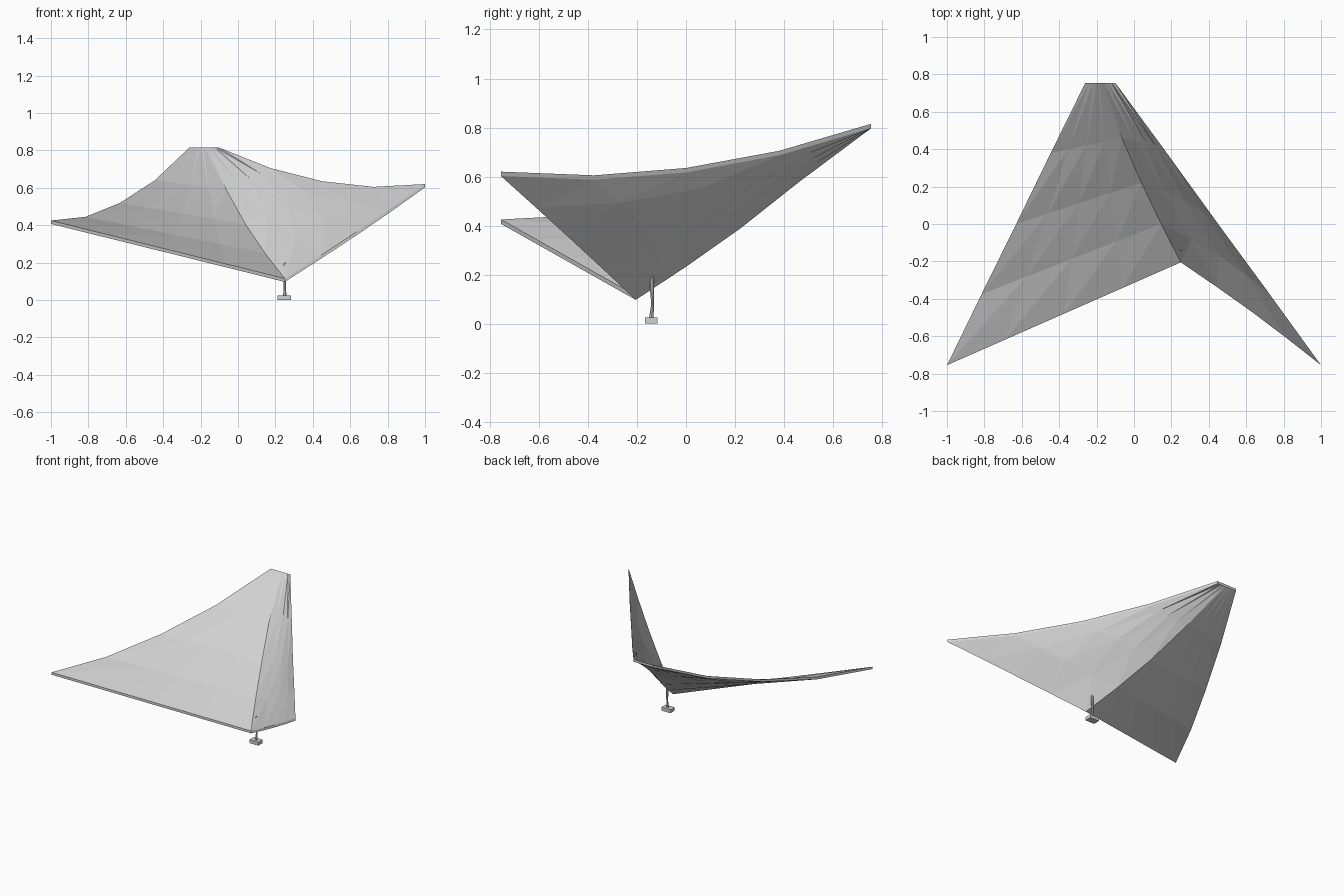
import bpy, bmesh, math
from mathutils import Vector as V

if "Cube" in bpy.data.objects:
    bpy.data.objects.remove(bpy.data.objects["Cube"])

grey = bpy.data.materials.new("canopy_grey")
grey.diffuse_color = (0.64, 0.64, 0.64, 1)
grey.use_nodes = True
grey.node_tree.nodes["Principled BSDF"].inputs["Base Color"].default_value = grey.diffuse_color


def finish(name, bm):
    bmesh.ops.recalc_face_normals(bm, faces=bm.faces)
    me = bpy.data.meshes.new(name)
    bm.to_mesh(me)
    bm.free()
    me.materials.append(grey)
    ob = bpy.data.objects.new(name, me)
    bpy.context.collection.objects.link(ob)
    return ob


# Canopy guide lines, front to back: left hem, valley, right hem
left = [(-1, -.755, .425), (-.815, -.375, .445), (-.63, 0, .52), (-.445, .38, .64), (-.26, .755, .815)]
valley = [(.25, -.205, .115), (.145, 0, .25), (.04, .22, .405), (-.065, .46, .595), (-.18, .755, .815)]
right = [(1, -.755, .62), (.725, -.375, .605), (.45, 0, .635), (.175, .38, .705), (-.1, .755, .815)]
BULGE = [.012, .03, .03, .015, 0]        # outward belly of the right wing per row
OUT = V((.75, .6, -.25))
N = 4                                    # segments per wing

bm = bmesh.new()
grids = []
for drop in (0, .018):                   # upper and lower skin
    grid = []
    for j in range(5):
        l, m, r = V(left[j]), V(valley[j]), V(right[j])
        row = [l.lerp(m, i / N) for i in range(N)]
        for i in range(N + 1):
            t = i / N
            row.append(m.lerp(r, t) + OUT * BULGE[j] * math.sin(math.pi * t))
        grid.append([bm.verts.new(p - V((0, 0, drop))) for p in row])
    grids.append(grid)
top, low = grids
for g in grids:
    for j in range(4):
        for i in range(2 * N):
            a, b, c, d = g[j][i], g[j][i + 1], g[j + 1][i + 1], g[j + 1][i]
            bm.faces.new((a, b, c))
            bm.faces.new((a, c, d))
# Hem strips closing the rim
for j in (0, 4):
    for i in range(2 * N):
        bm.faces.new((top[j][i], top[j][i + 1], low[j][i + 1], low[j][i]))
for i in (0, 2 * N):
    for j in range(4):
        bm.faces.new((top[j][i], top[j + 1][i], low[j + 1][i], low[j][i]))
finish("canopy", bm)

# Foot plate under the front corner
bm = bmesh.new()
bmesh.ops.create_cube(bm, size=1)
for v in bm.verts:
    v.co = V((.247 + v.co.x * .074, -.142 + v.co.y * .05, .0125 + v.co.z * .025))
finish("foot_plate", bm)

# Slightly kinked post from the plate to the canopy
path = [(.25, -.142, .02, .009), (.25, -.136, .08, .006), (.25, -.139, .14, .008),
        (.25, -.139, .19, .008), (.25, -.139, .2, .004)]
bm = bmesh.new()
rings = [[bm.verts.new((x + r * math.cos(k * math.pi / 4), y + r * math.sin(k * math.pi / 4), z))
          for k in range(8)] for x, y, z, r in path]
for a, b in zip(rings, rings[1:]):
    for k in range(8):
        n = (k + 1) % 8
        bm.faces.new((a[k], a[n], b[n], b[k]))
bm.faces.new(rings[0][::-1])
bm.faces.new(rings[-1])
finish("post", bm)
